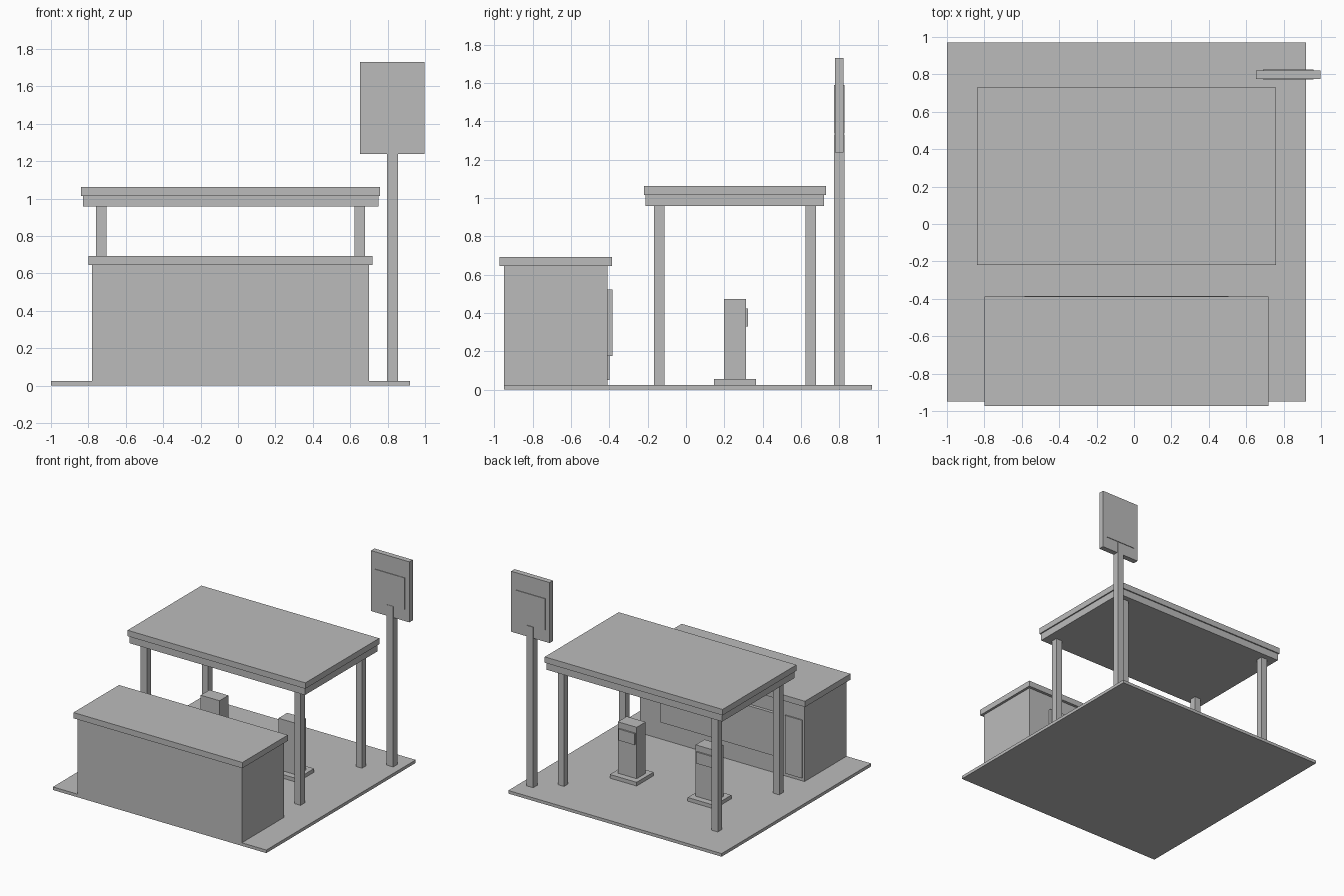
import bpy

cube = bpy.data.objects.get("Cube")
if cube:
    bpy.data.objects.remove(cube, do_unlink=True)

# Single flat colour
grey = bpy.data.materials.new("plain_grey")
grey.use_nodes = True
colour = (0.5, 0.5, 0.5, 1)
grey.diffuse_color = colour
grey.node_tree.nodes["Principled BSDF"].inputs["Base Color"].default_value = colour

CORNERS = [(i, j, k) for i in (0, 1) for j in (0, 1) for k in (0, 1)]
FACES = [(0, 1, 3, 2), (4, 6, 7, 5), (0, 4, 5, 1), (2, 3, 7, 6), (0, 2, 6, 4), (1, 5, 7, 3)]


def box(name, *spans):
    """Box filling the given x, y and z spans."""
    mesh = bpy.data.meshes.new(name)
    verts = [[span[c] for span, c in zip(spans, corner)] for corner in CORNERS]
    mesh.from_pydata(verts, [], FACES)
    mesh.materials.append(grey)
    obj = bpy.data.objects.new(name, mesh)
    bpy.context.collection.objects.link(obj)
    return obj


def around(centre, half):
    return centre - half, centre + half


GROUND = 0.025
MID_X, MID_Y = -0.04, 0.255

# Ground slab
box("ground_slab", (-1, 0.92), (-0.95, 0.97), (0, GROUND))

# Shop, with its window and door facing the forecourt
box("shop_walls", (-0.78, 0.70), (-0.95, -0.41), (GROUND, 0.645))
box("shop_roof", (-0.80, 0.72), (-0.972, -0.387), (0.645, 0.692))
box("shop_window", (-0.585, 0.505), (-0.415, -0.384), (0.175, 0.522))
box("shop_door", (-0.762, -0.61), (-0.415, -0.4), (0.05, 0.522))

# Canopy on four columns
box("canopy_fascia", around(MID_X, 0.79), around(MID_Y, 0.465), (0.957, 1.015))
box("canopy_roof", around(MID_X, 0.80), around(MID_Y, 0.475), (1.015, 1.063))
for side, sx in (("right", -1), ("left", 1)):
    for end, sy in (("front", -1), ("back", 1)):
        box(f"column_{end}_{side}", around(MID_X + sx * 0.692, 0.028),
            around(MID_Y + sy * 0.395, 0.027), (GROUND, 0.957))

    # Fuel pump on each side
    x = MID_X + sx * 0.35
    box(f"pump_base_{side}", around(x, 0.12), around(MID_Y, 0.109), (GROUND, 0.055))
    box(f"pump_body_{side}", around(x, 0.085), around(MID_Y, 0.057), (0.055, 0.473))
    box(f"pump_screen_{side}", around(x, 0.072), (0.305, 0.324), (0.33, 0.423))

# Roadside sign
box("sign_pole", around(0.826, 0.029), (0.773, 0.826), (GROUND, 1.33))
box("sign_panel", (0.653, 0.998), around(0.7985, 0.022), (1.238, 1.73))
box("sign_plate", (0.69, 0.96), around(0.7985, 0.027), (1.335, 1.59))
